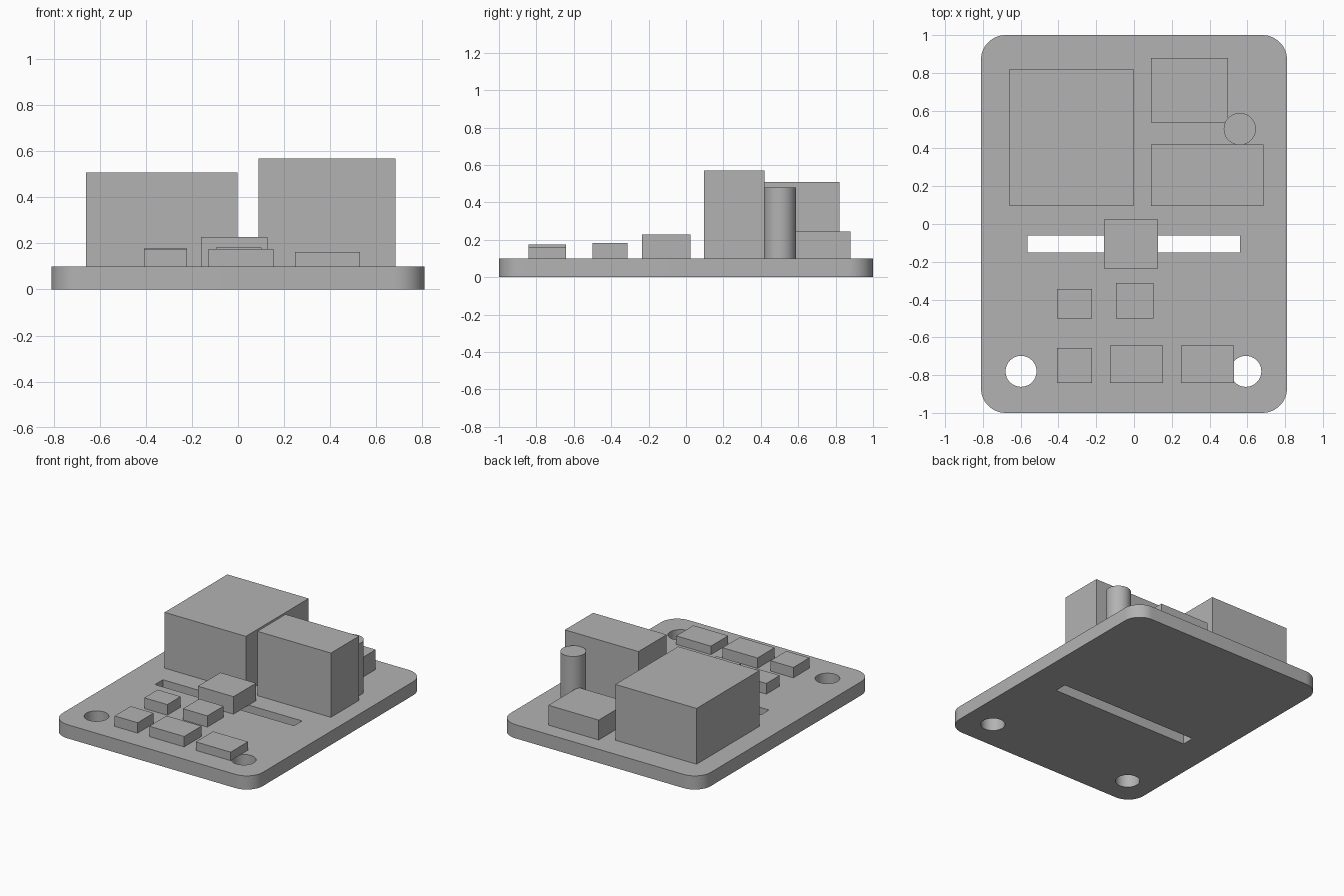
import bpy, bmesh, math
from mathutils import Matrix

if "Cube" in bpy.data.objects:
    bpy.data.objects.remove(bpy.data.objects["Cube"], do_unlink=True)

BOARD_TOP = 0.1

grey = bpy.data.materials.new("plain grey")
grey.use_nodes = True
grey.diffuse_color = (0.45, 0.45, 0.45, 1)
grey.node_tree.nodes["Principled BSDF"].inputs["Base Color"].default_value = (0.45, 0.45, 0.45, 1)


def finish(name, bm):
    mesh = bpy.data.meshes.new(name)
    bm.to_mesh(mesh)
    bm.free()
    mesh.materials.append(grey)
    obj = bpy.data.objects.new(name, mesh)
    bpy.context.collection.objects.link(obj)
    return obj


def box(name, x0, x1, y0, y1, top, bottom=BOARD_TOP, corner=0):
    bm = bmesh.new()
    place = Matrix.Translation(((x0 + x1) / 2, (y0 + y1) / 2, (bottom + top) / 2))
    size = Matrix.Diagonal((x1 - x0, y1 - y0, top - bottom, 1))
    bmesh.ops.create_cube(bm, size=1, matrix=place @ size)
    if corner:
        upright = [e for e in bm.edges
                   if abs(e.verts[0].co.z - e.verts[1].co.z) > 0.01]
        bmesh.ops.bevel(bm, geom=upright, offset=corner, segments=12,
                        profile=0.5, affect='EDGES')
    return finish(name, bm)


def cylinder(name, x, y, radius, bottom, top):
    bm = bmesh.new()
    bmesh.ops.create_cone(bm, cap_ends=True, segments=48, radius1=radius,
                          radius2=radius, depth=top - bottom,
                          matrix=Matrix.Translation((x, y, (bottom + top) / 2)))
    return finish(name, bm)


def smooth(obj):
    bpy.ops.object.select_all(action='DESELECT')
    obj.select_set(True)
    bpy.context.view_layer.objects.active = obj
    bpy.ops.object.shade_smooth_by_angle(angle=math.radians(30))


# Board with rounded corners, a long slot and two mounting holes
board = box("circuit_board", -0.81, 0.81, -1, 1, BOARD_TOP, 0, corner=0.13)
cutters = [box("slot_cutter", -0.565, 0.56, -0.152, -0.06, 0.2, -0.1)]
cutters += [cylinder("hole_cutter", x, -0.78, 0.082, -0.1, 0.2) for x in (-0.598, 0.592)]
for cutter in cutters:
    cutter.hide_render = True
    cut = board.modifiers.new(cutter.name, 'BOOLEAN')
    cut.operation = 'DIFFERENCE'
    cut.solver = 'EXACT'
    cut.object = cutter
bpy.context.view_layer.objects.active = board
for cut in list(board.modifiers):
    bpy.ops.object.modifier_apply(modifier=cut.name)
for cutter in cutters:
    bpy.data.objects.remove(cutter, do_unlink=True)
smooth(board)

# Tall components at the back
box("transformer_block", -0.66, -0.003, 0.095, 0.82, 0.508)
box("relay_block", 0.09, 0.685, 0.095, 0.42, 0.57)
box("terminal_block", 0.09, 0.497, 0.537, 0.88, 0.245)
smooth(cylinder("capacitor", 0.56, 0.503, 0.085, BOARD_TOP, 0.48))

# Chip bridging the slot
box("bridge_chip", -0.16, 0.128, -0.235, 0.025, 0.228)

# Small chips at the front
box("middle_chip_right", -0.408, -0.222, -0.5, -0.345, 0.178)
box("middle_chip_left", -0.095, 0.102, -0.5, -0.312, 0.182)
box("front_chip_right", -0.408, -0.222, -0.842, -0.657, 0.176)
box("front_chip_centre", -0.128, 0.154, -0.842, -0.642, 0.176)
box("front_chip_left", 0.248, 0.53, -0.842, -0.642, 0.162)
